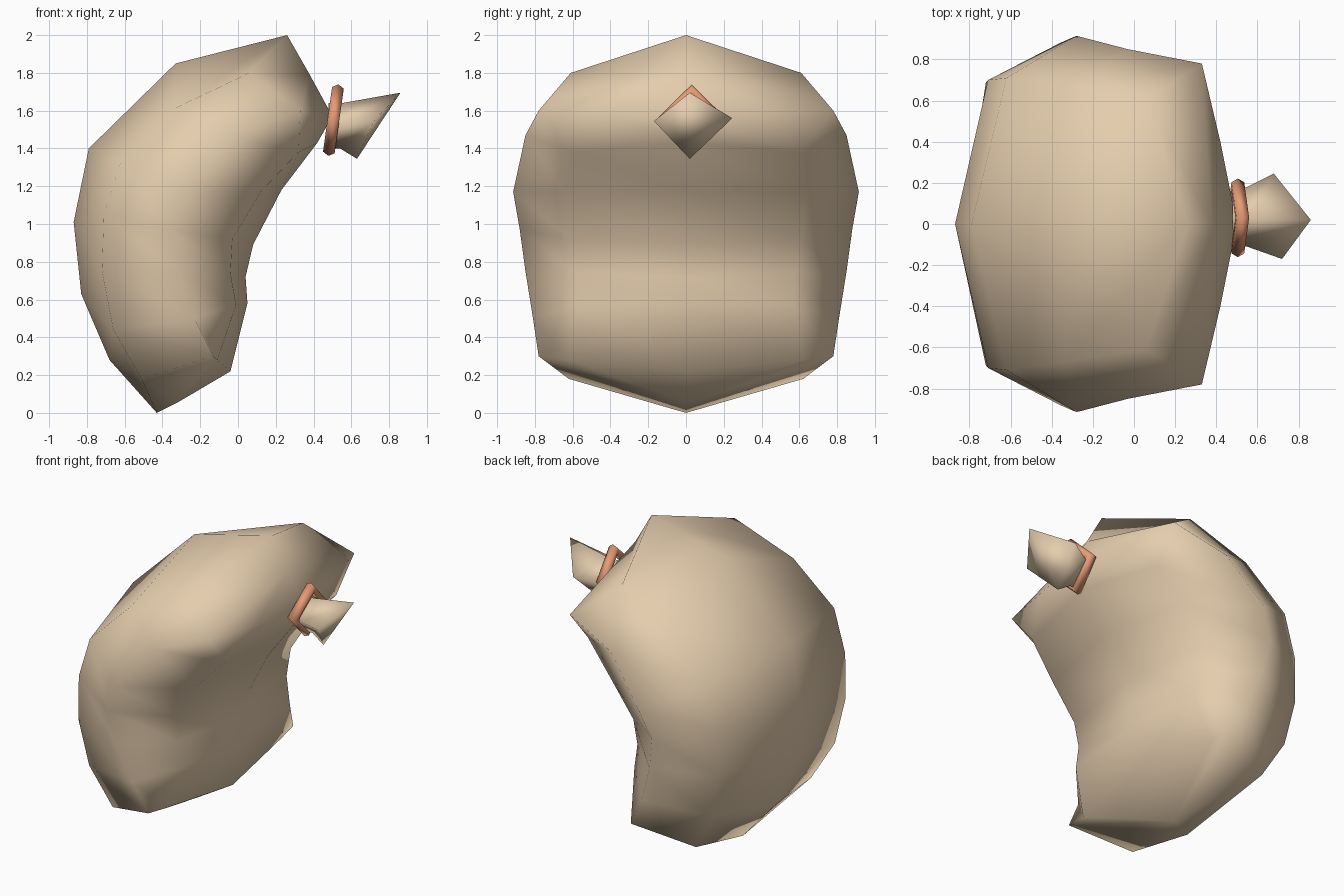
import bpy, bmesh, math
from mathutils import Vector

if "Cube" in bpy.data.objects:
    bpy.data.objects.remove(bpy.data.objects["Cube"])


def material(name, rgb):
    m = bpy.data.materials.new(name)
    m.diffuse_color = (*rgb, 1)
    m.use_nodes = True
    m.node_tree.nodes["Principled BSDF"].inputs["Base Color"].default_value = m.diffuse_color
    return m


tan = material("tan", (0.78, 0.61, 0.42))
orange = material("orange", (0.80, 0.33, 0.18))


def finish(ob, mat):
    ob.data.materials.append(mat)
    for p in ob.data.polygons:
        p.use_smooth = True


def loft(name, rings, mat, caps=(None, None)):
    """Skin closed rings of points; each end is one face or a fan around a cap point."""
    bm = bmesh.new()
    vs = [[bm.verts.new(p) for p in r] for r in rings]
    n = len(vs[0])
    for a, b in zip(vs, vs[1:]):
        for i in range(n):
            j = (i + 1) % n
            bm.faces.new((a[i], a[j], b[j], b[i]))
    for ring, cap in ((vs[0], caps[0]), (vs[-1], caps[1])):
        if cap is None:
            bm.faces.new(ring)
        else:
            c = bm.verts.new(cap)
            for i in range(n):
                bm.faces.new((ring[i], ring[(i + 1) % n], c))
    bmesh.ops.recalc_face_normals(bm, faces=bm.faces)
    me = bpy.data.meshes.new(name)
    bm.to_mesh(me)
    bm.free()
    ob = bpy.data.objects.new(name, me)
    bpy.context.collection.objects.link(ob)
    finish(ob, mat)


# Curved body: five lengthwise tracks, the side ones mirrored in y
back = [(-.43, 0, 0), (-.68, 0, .28), (-.83, 0, .63), (-.87, 0, 1.01),
        (-.79, 0, 1.40), (-.33, 0, 1.85), (.26, 0, 2.0)]
back_side = [(-.51, .62, .18), (-.66, .66, .44), (-.72, .69, .75), (-.71, .70, 1.05),
             (-.62, .71, 1.33), (-.34, .67, 1.61), (.06, .61, 1.80)]
side = [(-.13, .78, .30), (-.23, .81, .50), (-.32, .85, .75), (-.36, .88, .97),
        (-.28, .915, 1.17), (-.03, .85, 1.47), (.33, .78, 1.60)]
inner_side = [(-.09, .42, .26), (-.01, .57, .57), (-.04, .58, .74), (-.03, .61, .92),
              (.12, .64, 1.17), (.32, .60, 1.38), (.42, .40, 1.58)]
inner_side[0] = (-.11, .62, .28)
inner = [(-.04, 0, .22), (.05, 0, .58), (.04, 0, .72), (.08, 0, .89),
         (.23, 0, 1.18), (.42, 0, 1.43), (.50, 0, 1.57)]
rings = []
for b, bs, s, ns, n in zip(back, back_side, side, inner_side, inner):
    half = [bs, s, ns]
    rings.append([b] + half + [n] + [(x, -y, z) for x, y, z in reversed(half)])
loft("curved_body", rings, tan, ((-.32, 0, .055), (.38, 0, 1.79)))

# Flared four-sided stalk
tip = [Vector(p) for p in ((.86, .02, 1.695), (.68, .245, 1.56),
                           (.63, .02, 1.345), (.72, -.17, 1.545))]
neck = [Vector(p) for p in ((.55, .03, 1.64), (.55, .18, 1.53),
                            (.54, .03, 1.40), (.55, -.11, 1.53))]
root = [Vector((.48, p.y * .9, p.z)) for p in neck]
loft("stalk", [root, neck, tip], tan)

# Angular collar around the stalk
bpy.ops.mesh.primitive_torus_add(
    major_segments=4, minor_segments=6, major_radius=.155, minor_radius=.036,
    location=(.505, .03, 1.55), rotation=(0, math.radians(98), 0))
collar = bpy.context.object
collar.name = "collar"
finish(collar, orange)
